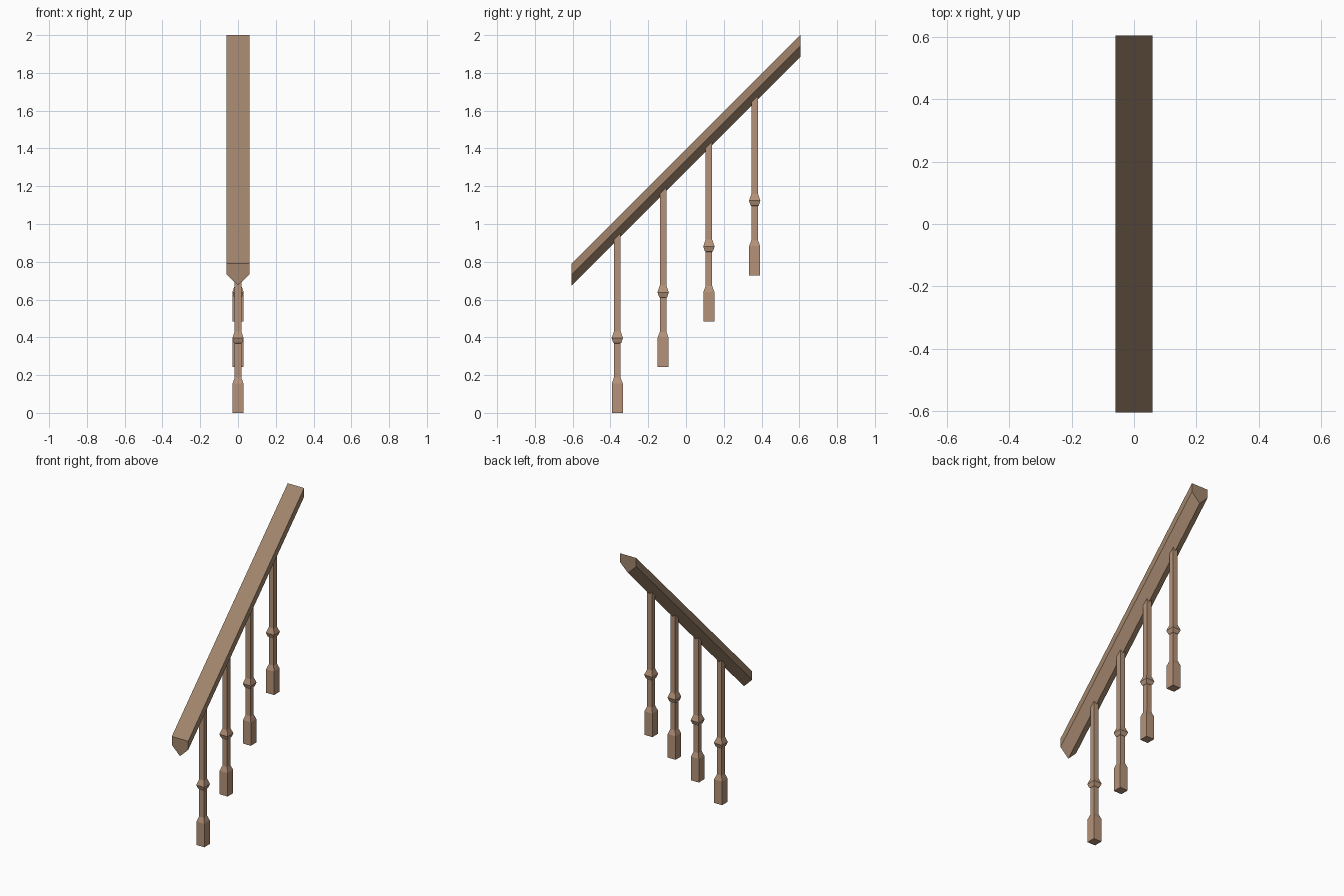
import bpy, bmesh

if "Cube" in bpy.data.objects:
    bpy.data.objects.remove(bpy.data.objects["Cube"])

def material(name, color):
    m = bpy.data.materials.new(name)
    m.diffuse_color = color
    m.use_nodes = True
    m.node_tree.nodes["Principled BSDF"].inputs["Base Color"].default_value = m.diffuse_color
    return m

def loft(name, rings, mat):
    """Skin a list of matching rings and cap both ends."""
    bm = bmesh.new()
    loops = [[bm.verts.new(p) for p in ring] for ring in rings]
    n = len(loops[0])
    for a, b in zip(loops, loops[1:]):
        for i in range(n):
            j = (i + 1) % n
            bm.faces.new((a[i], a[j], b[j], b[i]))
    bm.faces.new(loops[0][::-1])
    bm.faces.new(loops[-1])
    bmesh.ops.recalc_face_normals(bm, faces=bm.faces)
    me = bpy.data.meshes.new(name)
    bm.to_mesh(me)
    bm.free()
    me.materials.append(mat)
    ob = bpy.data.objects.new(name, me)
    bpy.context.collection.objects.link(ob)
    return ob

rail_wood = material("rail_wood", (0.36, 0.235, 0.15, 1))
post_wood = material("baluster_wood", (0.46, 0.29, 0.19, 1))

# Handrail: five-sided section sheared up a 45 degree slope, plumb-cut ends
section = [(-0.06, 1.395), (-0.06, 1.338), (0, 1.28), (0.06, 1.338), (0.06, 1.395)]
loft("handrail", [[(x, y, z + y) for x, z in section] for y in (-0.605, 0.605)], rail_wood)

# Balusters: square profile of (half width, height), top cut to the rail slope
profile = [(0.029, 0), (0.029, 0.155), (0.0175, 0.187), (0.0175, 0.368),
           (0.022, 0.372), (0.03, 0.396), (0.0175, 0.432), (0.0175, 0.96)]
corners = [(-1, -1), (1, -1), (1, 1), (-1, 1)]
step = 0.2425
for k in range(4):
    y0, z0 = (k - 1.5) * step, k * step
    rings = [[(sx * r, y0 + sy * r, z0 + z + (sy * r if z > 0.9 else 0))
              for sx, sy in corners] for r, z in profile]
    loft(f"baluster_{k + 1}", rings, post_wood)
